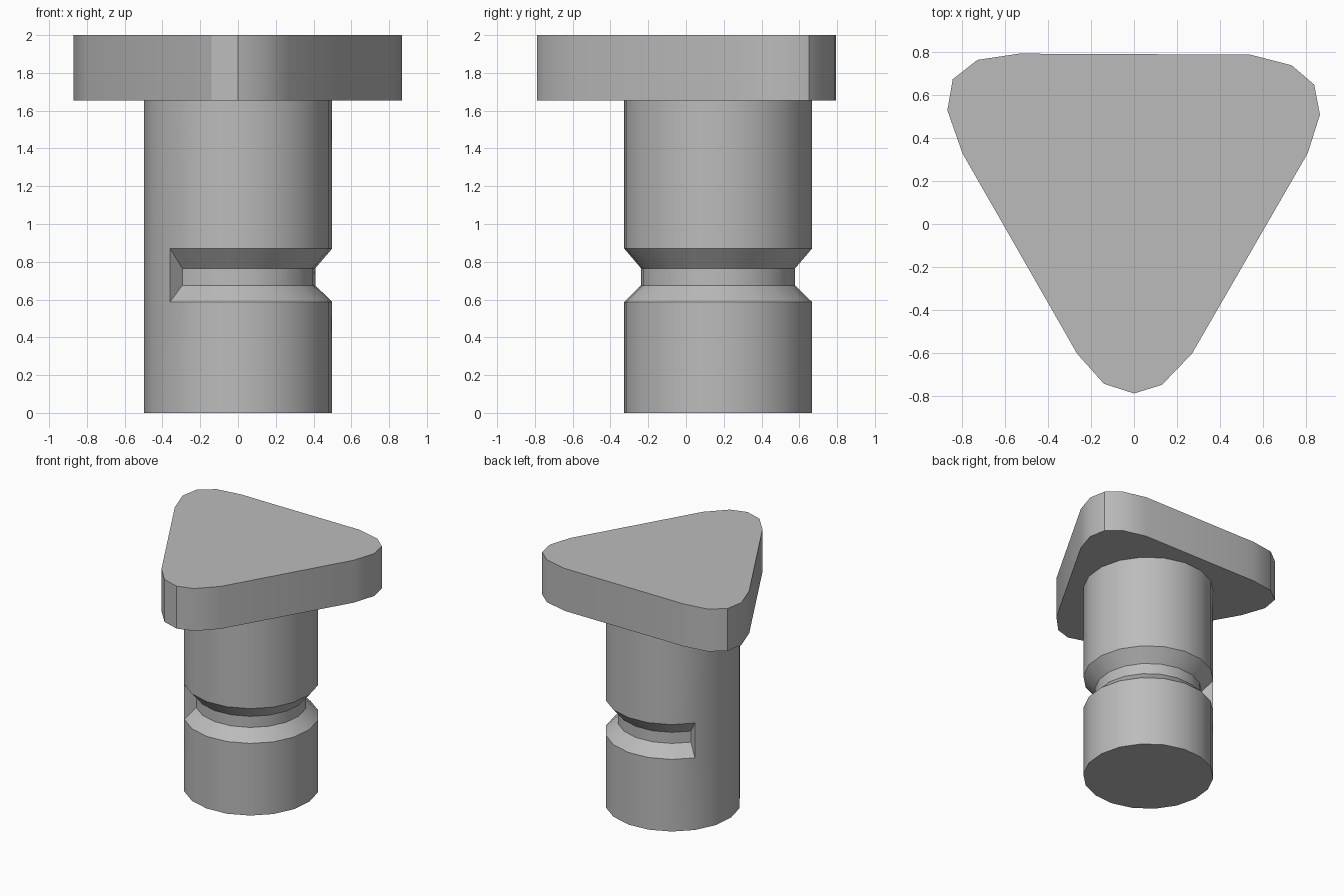
import bpy, bmesh
from math import radians, cos, sin
from mathutils import Vector

cube = bpy.data.objects.get("Cube")
if cube:
    bpy.data.objects.remove(cube)

steel = bpy.data.materials.new("plain_grey")
steel.use_nodes = True
steel.diffuse_color = (0.5, 0.5, 0.5, 1)
steel.node_tree.nodes["Principled BSDF"].inputs["Base Color"].default_value = (0.5, 0.5, 0.5, 1)

HEAD_Z, TOP_Z = 1.655, 2.0
AXIS = Vector((0, 0.17, 0))


def finish(bm, name):
    bmesh.ops.remove_doubles(bm, verts=bm.verts, dist=0.0005)
    bmesh.ops.recalc_face_normals(bm, faces=bm.faces)
    mesh = bpy.data.meshes.new(name)
    bm.to_mesh(mesh)
    bm.free()
    mesh.materials.append(steel)
    ob = bpy.data.objects.new(name, mesh)
    bpy.context.collection.objects.link(ob)
    bpy.ops.object.select_all(action='DESELECT')
    ob.select_set(True)
    bpy.context.view_layer.objects.active = ob
    bpy.ops.object.shade_smooth_by_angle(angle=radians(30))
    return ob


def at(r, z, deg):
    a = radians(deg)
    return AXIS + Vector((r * cos(a), r * sin(a), z))


def sweep(bm, profile, start, angle, steps):
    verts = [bm.verts.new(at(r, z, start)) for r, z in profile]
    edges = [bm.edges.new(pair) for pair in zip(verts, verts[1:])]
    bmesh.ops.spin(bm, geom=verts + edges, cent=AXIS, axis=(0, 0, 1),
                   angle=radians(angle), steps=steps)


# Shaft: a grooved sector and a plain sector, closed by the groove's end walls
notch = [(0.5, 0.587), (0.41, 0.675), (0.41, 0.765), (0.5, 0.87)]
bottom, top = [(0, 0), (0.5, 0)], [(0.5, HEAD_Z), (0, HEAD_Z)]
START, SWEEP = -136, 280
bm = bmesh.new()
sweep(bm, bottom + notch + top, START, SWEEP, 14)
sweep(bm, bottom + [notch[0], notch[-1]] + top, START + SWEEP, 360 - SWEEP, 4)
for deg in (START, START + SWEEP):
    bm.faces.new([bm.verts.new(at(r, z, deg)) for r, z in notch])
finish(bm, "grooved_shaft")

# Head: rounded triangular plate
outline = [(0, -0.79), (0.13, -0.75), (0.27, -0.605), (0.81, 0.33),
           (0.867, 0.51), (0.84, 0.65), (0.735, 0.74), (0.54, 0.79),
           (-0.38, 0.793), (-0.53, 0.795), (-0.73, 0.765), (-0.845, 0.675),
           (-0.87, 0.53), (-0.80, 0.33), (-0.265, -0.605), (-0.14, -0.745)]
bm = bmesh.new()
base = bm.faces.new([bm.verts.new((x, y, HEAD_Z)) for x, y in outline])
ext = bmesh.ops.extrude_face_region(bm, geom=[base], use_keep_orig=True)
raised = [g for g in ext["geom"] if isinstance(g, bmesh.types.BMVert)]
bmesh.ops.translate(bm, verts=raised, vec=(0, 0, TOP_Z - HEAD_Z))
finish(bm, "triangular_head")
